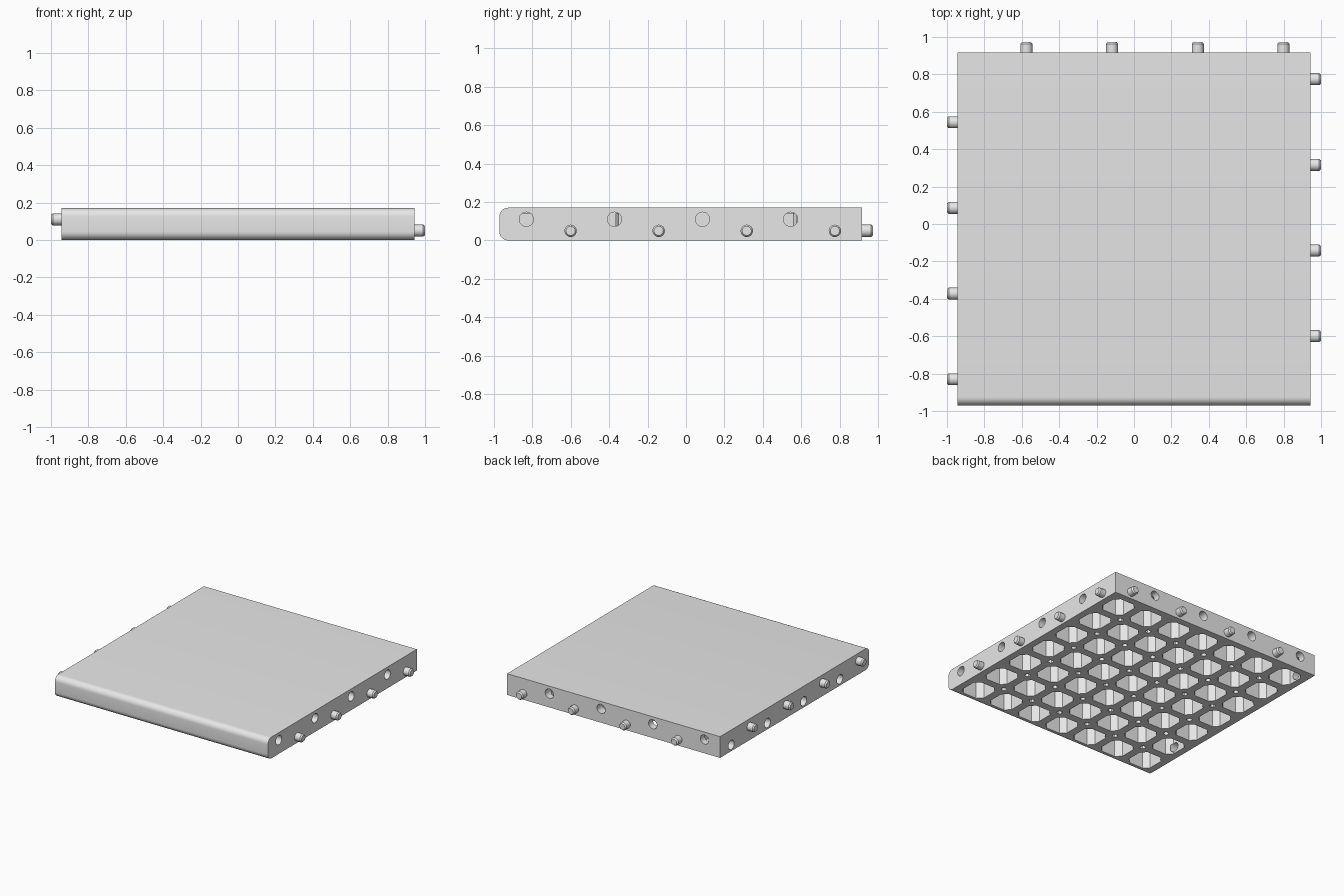
import bpy, bmesh, math
from mathutils import Matrix, Vector

cube = bpy.data.objects.get("Cube")
if cube:
    bpy.data.objects.remove(cube, do_unlink=True)

HALF = 0.943                 # half width of the square tile
FRONT, BACK = -0.97, 0.916
HEIGHT = 0.17
ROUND = 0.045                # front edge radius
RIM, RIB, CELLS = 0.055, 0.062, 7
CELL = (2 * HALF - 2 * RIM - (CELLS - 1) * RIB) / CELLS
PITCH = CELL + RIB
LOW, HIGH = 0.05, 0.11       # the two connector heights
STEP = 0.458                 # connector spacing

grey = bpy.data.materials.new("light grey plastic")
grey.use_nodes = True
grey.diffuse_color = (0.8, 0.8, 0.8, 1)
grey.node_tree.nodes["Principled BSDF"].inputs["Base Color"].default_value = grey.diffuse_color


def make(name, bm):
    bmesh.ops.recalc_face_normals(bm, faces=bm.faces)
    mesh = bpy.data.meshes.new(name)
    bm.to_mesh(mesh)
    bm.free()
    mesh.materials.append(grey)
    obj = bpy.data.objects.new(name, mesh)
    bpy.context.collection.objects.link(obj)
    return obj


def activate(obj):
    bpy.ops.object.select_all(action='DESELECT')
    obj.select_set(True)
    bpy.context.view_layer.objects.active = obj


def prism(bm, points, offset):
    """Closed prism from an outline and an extrusion vector."""
    face = bm.faces.new([bm.verts.new(p) for p in points])
    new = bmesh.ops.extrude_face_region(bm, geom=[face], use_keep_orig=True)["geom"]
    bmesh.ops.translate(bm, vec=offset, verts=[v for v in new if isinstance(v, bmesh.types.BMVert)])


def rod(bm, base, direction, radius, start, end, tip=None, sides=24):
    """Cylinder along a direction, between two distances from its base point."""
    length = end - start
    d = Vector(direction)
    place = Matrix.Translation(Vector(base) + d * (start + end) / 2) @ d.to_track_quat('Z', 'Y').to_matrix().to_4x4()
    bmesh.ops.create_cone(bm, cap_ends=True, segments=sides, radius1=radius,
                          radius2=radius if tip is None else tip, depth=length, matrix=place)


def carve(target, cutter):
    cutter.hide_render = True
    mod = target.modifiers.new("cut", 'BOOLEAN')
    mod.operation, mod.solver, mod.object = 'DIFFERENCE', 'EXACT', cutter
    activate(target)
    bpy.ops.object.modifier_apply(modifier=mod.name)
    bpy.data.objects.remove(cutter, do_unlink=True)


# Slab with rounded front edges
outline = [(-HALF, BACK, 0), (-HALF, BACK, HEIGHT)]
for zc, start in ((HEIGHT - ROUND, 90), (ROUND, 180)):
    for i in range(9):
        a = math.radians(start + 90 * i / 8)
        outline.append((-HALF, FRONT + ROUND + ROUND * math.cos(a), zc + ROUND * math.sin(a)))
bm = bmesh.new()
prism(bm, outline, (2 * HALF, 0, 0))
slab = make("tile_body", bm)

# Chamfered pockets underneath, leaving a grid of ribs
bm = bmesh.new()
h = CELL / 2
c = h - 0.04
middle = (FRONT + BACK) / 2
corners = [(h, c), (c, h), (-c, h), (-h, c), (-h, -c), (-c, -h), (c, -h), (h, -c)]
for i in range(CELLS):
    for j in range(CELLS):
        x = (i - (CELLS - 1) / 2) * PITCH
        y = middle + (j - (CELLS - 1) / 2) * PITCH
        prism(bm, [(x + u, y + v, -0.05) for u, v in corners], (0, 0, 0.19))
        # Small hole where the ribs cross
        if i < CELLS - 1 and j < CELLS - 1:
            rod(bm, (x + PITCH / 2, y + PITCH / 2, 0), (0, 0, 1), 0.02, -0.05, 0.12, sides=12)
carve(slab, make("pocket_cutter", bm))

# Connector rows: wall direction, peg height, first peg, first socket
pegs, sockets = bmesh.new(), bmesh.new()
rows = [((1, 0, 0), LOW, -0.6, HIGH, -0.83),
        ((-1, 0, 0), HIGH, -0.83, LOW, -0.6),
        ((0, 1, 0), LOW, -0.575, HIGH, -0.805)]
for d, peg_z, peg_start, hole_z, hole_start in rows:
    for k in range(4):
        def on_wall(along, z):
            return (d[0] * HALF, along, z) if d[0] else (along, BACK, z)
        peg = on_wall(peg_start + k * STEP, peg_z)
        rod(pegs, peg, d, 0.032, -0.02, 0.047)
        rod(pegs, peg, d, 0.032, 0.047, 0.057, tip=0.024)
        rod(sockets, on_wall(hole_start + k * STEP, hole_z), d, 0.037, -0.07, 0.03)
carve(slab, make("socket_cutter", sockets))
bmesh.ops.remove_doubles(pegs, verts=pegs.verts, dist=0.0005)
# Drop the inner discs left where shaft and tip meet
inner = [f for f in pegs.faces if len(f.verts) > 4 and any(len(e.link_faces) > 2 for e in f.edges)]
bmesh.ops.delete(pegs, geom=inner, context='FACES')
peg_obj = make("connector_pegs", pegs)

for obj in (slab, peg_obj):
    activate(obj)
    bpy.ops.object.shade_smooth_by_angle(angle=math.radians(30))
